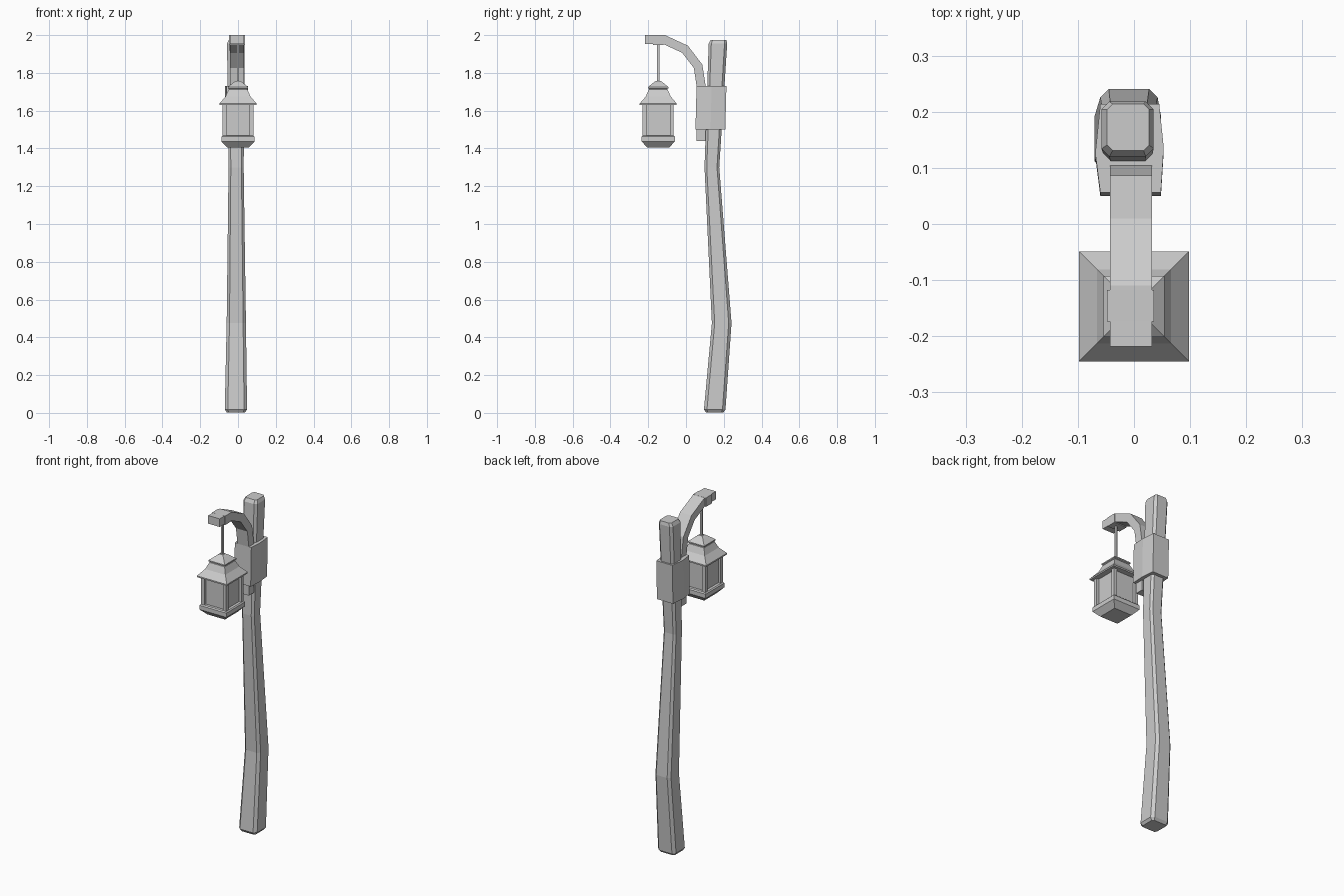
import bpy, bmesh
from mathutils import Vector

if "Cube" in bpy.data.objects:
    bpy.data.objects.remove(bpy.data.objects["Cube"])

grey = bpy.data.materials.new("plain grey")
grey.diffuse_color = (0.6, 0.6, 0.6, 1)
grey.use_nodes = True
grey.node_tree.nodes["Principled BSDF"].inputs["Base Color"].default_value = grey.diffuse_color


def loft(name, rings):
    """Skin a list of equal-length point loops and cap both ends."""
    bm = bmesh.new()
    loops = [[bm.verts.new(p) for p in r] for r in rings]
    n = len(loops[0])
    for a, b in zip(loops, loops[1:]):
        for i in range(n):
            j = (i + 1) % n
            bm.faces.new((a[i], a[j], b[j], b[i]))
    bm.faces.new(loops[0][::-1])
    bm.faces.new(loops[-1])
    bmesh.ops.recalc_face_normals(bm, faces=bm.faces)
    me = bpy.data.meshes.new(name)
    bm.to_mesh(me)
    bm.free()
    me.materials.append(grey)
    ob = bpy.data.objects.new(name, me)
    bpy.context.collection.objects.link(ob)
    return ob


def square(cx, cy, h, z):
    return [(cx - h, cy - h, z), (cx + h, cy - h, z), (cx + h, cy + h, z), (cx - h, cy + h, z)]


def chamfered(x0, x1, y0, y1, z, c):
    return [(x0 + c, y0, z), (x1 - c, y0, z), (x1, y0 + c, z), (x1, y1 - c, z),
            (x1 - c, y1, z), (x0 + c, y1, z), (x0, y1 - c, z), (x0, y0 + c, z)]


def box(name, x0, x1, y0, y1, z0, z1):
    return loft(name, [[(x0, y0, z), (x1, y0, z), (x1, y1, z), (x0, y1, z)] for z in (z0, z1)])


# Crooked post with chamfered edges: x0, x1, y0, y1, z, chamfer
POST = [(-0.06, 0.037, 0.105, 0.198, 0.003, 0.010),
        (-0.07, 0.048, 0.095, 0.209, 0.018, 0.016),
        (-0.06, 0.042, 0.137, 0.241, 0.475, 0.015),
        (-0.05, 0.030, 0.098, 0.176, 1.30, 0.012),
        (-0.058, 0.035, 0.120, 0.218, 1.955, 0.014),
        (-0.048, 0.027, 0.131, 0.214, 1.975, 0.010)]
loft("post", [chamfered(*p) for p in POST])

# Sleeve clamping the arm to the post
SLEEVE = [(-0.06, 0.05), (0.048, 0.05), (0.053, 0.13), (0.045, 0.208), (-0.06, 0.208), (-0.069, 0.12)]
loft("sleeve", [[(x, y + d, z) for x, y in SLEEVE] for z, d in ((1.50, 0.0), (1.73, 0.006))])

# Curved arm: rectangular section swept along a bent path in the yz plane
PATH = [Vector(p) for p in ((0.08, 1.44), (0.08, 1.73), (0.064, 1.835), (-0.005, 1.925),
                            (-0.115, 1.976), (-0.218, 1.976))]
rings = []
for i, p in enumerate(PATH):
    a = (p - PATH[max(i - 1, 0)]).normalized()
    b = (PATH[min(i + 1, len(PATH) - 1)] - p).normalized()
    t = (a + b).normalized()
    n = Vector((-t.y, t.x)) * 0.024
    q, r = p + n, p - n
    rings.append([(-0.043, *q), (0.032, *q), (0.032, *r), (-0.043, *r)])
loft("arm", rings)

# Strap around the arm tip and the hanging rod
LX, LY = 0.0, -0.147
box("arm_strap", -0.048, 0.036, -0.174, -0.118, 1.947, 2.0)
box("hanging_rod", LX - 0.006, LX + 0.006, LY - 0.006, LY + 0.006, 1.74, 1.96)


def lantern_part(name, profile):
    return loft(name, [square(LX, LY, h, z) for h, z in profile])


# Lantern: tray, glass body, flared roof and cap
lantern_part("lantern_base", [(0.058, 1.405), (0.088, 1.437), (0.088, 1.462), (0.082, 1.468)])
lantern_part("lantern_body", [(0.066, 1.46), (0.066, 1.64)])
lantern_part("lantern_roof", [(0.090, 1.630), (0.098, 1.630), (0.098, 1.638), (0.066, 1.675),
                              (0.050, 1.712), (0.040, 1.718)])
lantern_part("lantern_cap", [(0.046, 1.714), (0.054, 1.718), (0.054, 1.725), (0.026, 1.748), (0.012, 1.758)])

# Four corner posts of the lantern
for sx in (-1, 1):
    for sy in (-1, 1):
        cx, cy = LX + sx * 0.0715, LY + sy * 0.0715
        loft("lantern_corner_post", [square(cx, cy, 0.0105, z) for z in (1.46, 1.635)])
